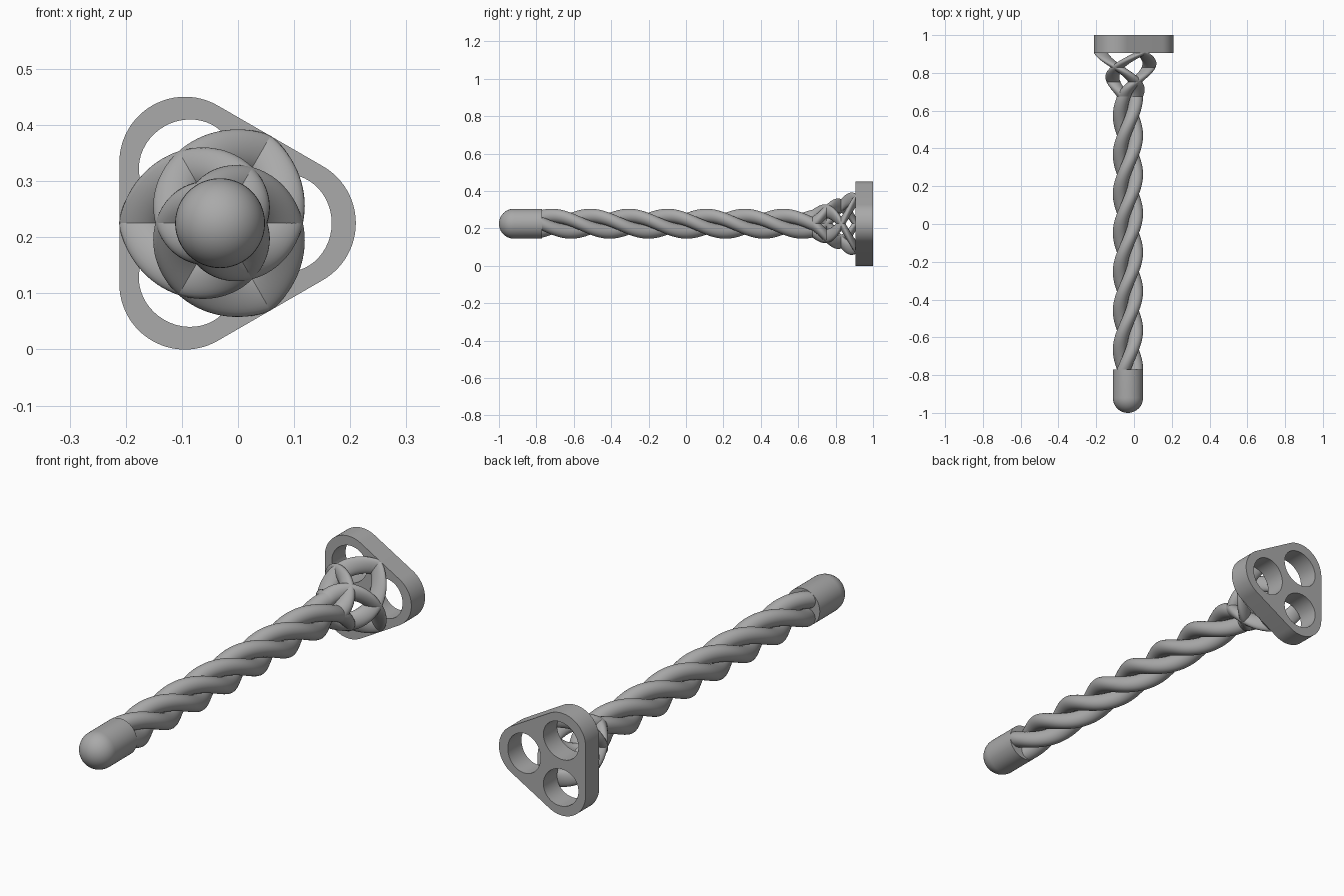
import bpy, bmesh
from math import sin, cos, pi, radians, hypot
from mathutils import Vector, Matrix

if "Cube" in bpy.data.objects:
    bpy.data.objects.remove(bpy.data.objects["Cube"])

# Shared dimensions: shaft axis runs along y at (AX, AZ)
AX, AZ = -0.032, 0.225
CAP_Y, HEAD_Y, PLATE_Y = -0.77, 0.675, 0.905
STRAND_R, CORE, FLARE = 0.037, 0.043, 0.143

grey = bpy.data.materials.new("plain grey")
grey.use_nodes = True
colour = (0.4, 0.4, 0.4, 1)
grey.diffuse_color = colour
grey.node_tree.nodes["Principled BSDF"].inputs["Base Color"].default_value = colour


def finish(obj, angle=40):
    obj.data.materials.clear()
    obj.data.materials.append(grey)
    bpy.ops.object.select_all(action='DESELECT')
    obj.select_set(True)
    bpy.context.view_layer.objects.active = obj
    bpy.ops.object.shade_smooth_by_angle(angle=radians(angle))


def mesh_object(name, bm):
    bmesh.ops.recalc_face_normals(bm, faces=bm.faces[:])
    mesh = bpy.data.meshes.new(name)
    bm.to_mesh(mesh)
    bm.free()
    obj = bpy.data.objects.new(name, mesh)
    bpy.context.collection.objects.link(obj)
    finish(obj)


def strand(name, y0, y1, c0, c1, a0, a1, steps, sides=24):
    """Sweep an upright circle along a spiral, flaring from c0 to c1."""
    bm = bmesh.new()
    rings = []
    for i in range(steps + 1):
        t = i / steps
        a, c = a0 + (a1 - a0) * t, c0 + (c1 - c0) * t
        x, z = AX + c * cos(a), AZ + c * sin(a)
        rings.append([bm.verts.new((x + STRAND_R * cos(a + 2 * pi * k / sides),
                                    y0 + (y1 - y0) * t,
                                    z + STRAND_R * sin(a + 2 * pi * k / sides)))
                      for k in range(sides)])
    for r, s in zip(rings, rings[1:]):
        for k in range(sides):
            n = (k + 1) % sides
            bm.faces.new((r[k], r[n], s[n], s[k]))
    bm.faces.new(rings[0])
    bm.faces.new(rings[-1])
    mesh_object(name, bm)


# Three twisted shaft strands, opening into a basket of both hands
for k in range(3):
    start = 2 * pi * k / 3
    strand(f"shaft_strand_{k + 1}", CAP_Y - 0.02, HEAD_Y, CORE, CORE,
           start + radians(852), start, 150)
    for hand, turn in (("left", pi), ("right", -pi)):
        strand(f"basket_strand_{hand}_{k + 1}", HEAD_Y, PLATE_Y + 0.002,
               CORE, FLARE, start, start + turn, 48)

# Domed end cap, spun round the shaft axis
bm = bmesh.new()
R = CORE + STRAND_R
profile = [(0, CAP_Y), (R, CAP_Y)]
profile += [(R * cos(i * pi / 24), -1 + R - R * sin(i * pi / 24)) for i in range(13)]
verts = [bm.verts.new((AX + r, y, AZ)) for r, y in profile]
edges = [bm.edges.new(pair) for pair in zip(verts, verts[1:])]
bmesh.ops.spin(bm, geom=verts + edges, cent=(AX, 0, AZ), axis=(0, 1, 0),
               angle=2 * pi, steps=48)
bmesh.ops.remove_doubles(bm, verts=bm.verts[:], dist=0.0001)
mesh_object("end_cap", bm)

# Rounded triangular plate with three oval holes
curve = bpy.data.curves.new("end_plate", 'CURVE')
curve.dimensions = '2D'
curve.fill_mode = 'BOTH'
curve.extrude = (1 - PLATE_Y) / 2


def outline(points):
    spline = curve.splines.new('POLY')
    spline.points.add(len(points) - 1)
    for p, (x, y) in zip(spline.points, points):
        p.co = (x, y, 0, 1)
    spline.use_cyclic_u = True


def turned(points, k):
    rot = Matrix.Rotation(2 * pi * k / 3, 2)
    return [rot @ Vector(p) for p in points]


corner = [(0.125 + 0.117 * cos(a), 0.117 * sin(a))
          for a in (radians(-60 + 5 * i) for i in range(25))]
hole = [(0.119 + 0.08 * cos(a), 0.087 * sin(a))
        for a in (2 * pi * i / 48 for i in range(48))]
outline([p for k in range(3) for p in turned(corner, k)])
for k in range(3):
    outline(turned(hole, k))
plate = bpy.data.objects.new("end_plate", curve)
bpy.context.collection.objects.link(plate)
plate.location = (AX, (1 + PLATE_Y) / 2, AZ)
plate.rotation_euler = (pi / 2, 0, 0)
bpy.ops.object.select_all(action='DESELECT')
plate.select_set(True)
bpy.context.view_layer.objects.active = plate
bpy.ops.object.convert(target='MESH')
plate = bpy.context.view_layer.objects.active
bm = bmesh.new()
bm.from_mesh(plate.data)
bmesh.ops.remove_doubles(bm, verts=bm.verts[:], dist=0.0001)
bmesh.ops.recalc_face_normals(bm, faces=bm.faces[:])
bm.to_mesh(plate.data)
bm.free()
finish(plate)
